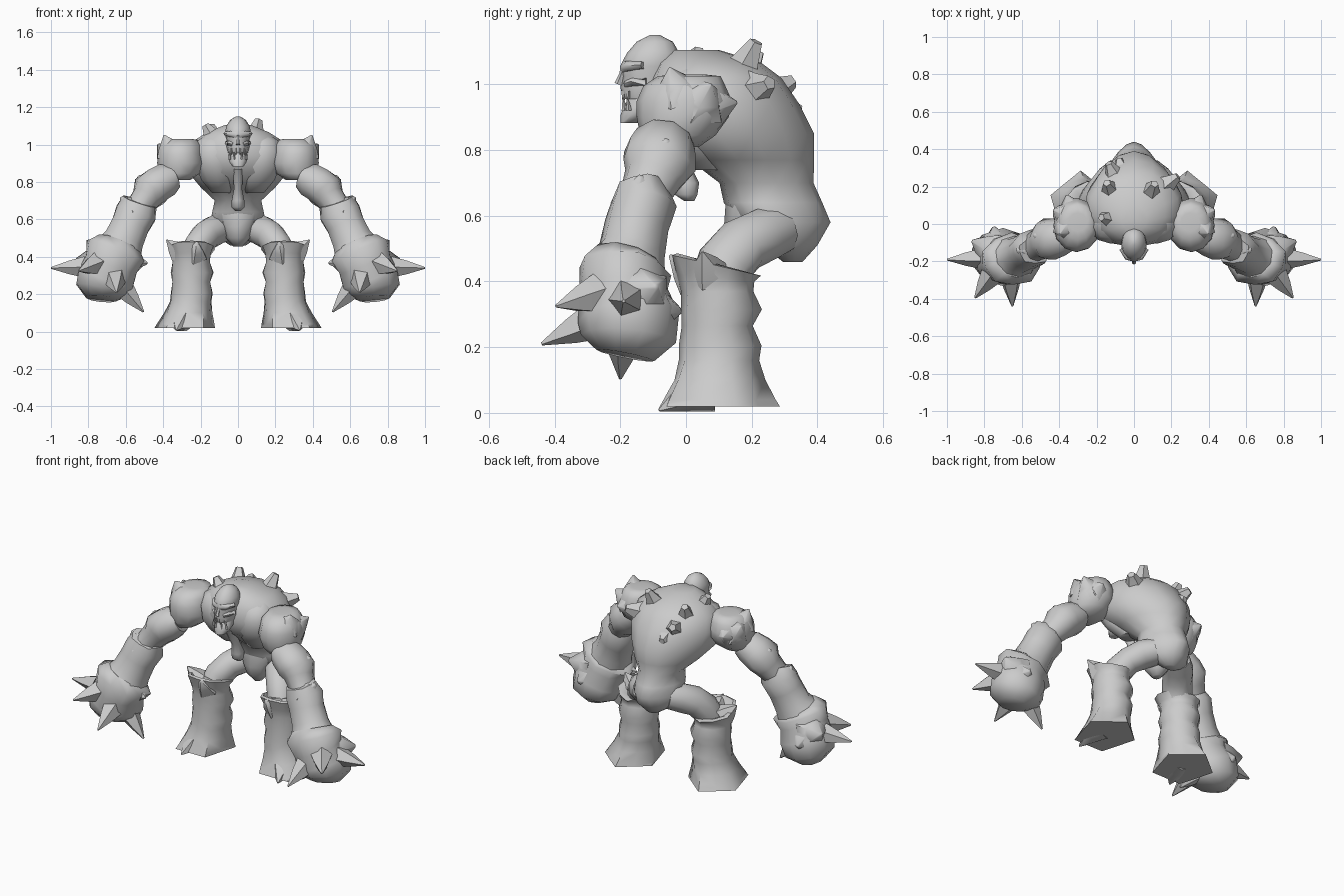
import bpy, math
from mathutils import Vector

stone = bpy.data.materials.new("stone_grey")
stone.diffuse_color = (0.6, 0.6, 0.6, 1)


def loft(name, rings, sides=10, mirror=False, axis=None):
    """Skin rings of (x, y, z, ru, rv, jag, taper, tilt) along their path."""
    pts = [Vector(r[:3]) for r in rings]
    verts, faces = [], []
    for k, r in enumerate(rings):
        jag, taper, tilt = (list(r[5:]) + [0, 0, 0])[:3]
        n = Vector(axis) if axis else pts[min(k + 1, len(pts) - 1)] - pts[max(k - 1, 0)]
        n.normalize()
        ref = Vector((0, 0, 1)) if abs(n.y) > 0.9 else Vector((0, 1, 0))
        v = (ref - n * n.dot(ref)).normalized()
        u = v.cross(n)
        for i in range(sides):
            a = 2 * math.pi * i / sides - math.pi / 2
            s = 1 + (jag if i % 2 else 0)
            c, d = math.cos(a) * s * (1 - taper * math.sin(a)), math.sin(a) * s
            verts.append(pts[k] + u * (r[3] * c) + v * (r[4] * d) + n * (tilt * d))
    for k in range(len(rings) - 1):
        for i in range(sides):
            j = (i + 1) % sides
            a, b = k * sides, (k + 1) * sides
            faces.append((a + i, a + j, b + j, b + i))
    faces.append(tuple(reversed(range(sides))))
    faces.append(tuple(range(len(verts) - sides, len(verts))))
    me = bpy.data.meshes.new(name)
    me.from_pydata(verts, [], faces)
    me.materials.append(stone)
    ob = bpy.data.objects.new(name, me)
    bpy.context.collection.objects.link(ob)
    if mirror:
        ob.modifiers.new("mirror", 'MIRROR')
    return ob


def spike(name, base, tip, r, end=0.08, sides=5, mirror=False):
    b, t = Vector(base), Vector(tip)
    m = b.lerp(t, 0.45)
    return loft(name, [(*b, r, r), (*m, r * 0.65, r * 0.65), (*t, r * end, r * end)], sides, mirror)


UP = (0, 0, 1)

# Torso: hunched back, narrow waist, pointed rump
loft("torso", [
    (0, 0.325, 0.46, 0.04, 0.03, 0, 0.2),
    (0, 0.315, 0.51, 0.115, 0.085, 0, 0.2),
    (0, 0.30, 0.58, 0.14, 0.14, 0, 0.4),
    (0, 0.265, 0.64, 0.135, 0.15, 0, 0.2),
    (0, 0.245, 0.70, 0.125, 0.143, 0, 0.1),
    (0, 0.20, 0.77, 0.195, 0.19, 0, 0.2),
    (0, 0.15, 0.85, 0.255, 0.24, 0, 0.3),
    (0, 0.11, 0.94, 0.265, 0.235, 0, 0.12),
    (0, 0.09, 1.02, 0.24, 0.20, 0, 0.05),
    (0, 0.07, 1.065, 0.17, 0.16),
    (0, 0.03, 1.105, 0.07, 0.07)], 14, axis=UP)
loft("chest", [
    (0.09, 0.06, 0.74, 0.05, 0.05), (0.11, 0.02, 0.81, 0.09, 0.075),
    (0.12, 0.0, 0.88, 0.11, 0.10), (0.125, 0.0, 0.96, 0.115, 0.105),
    (0.12, 0.01, 1.02, 0.10, 0.09), (0.10, 0.03, 1.06, 0.06, 0.05)], 10, True, UP)
loft("sternum_strip", [
    (0, 0.01, 0.645, 0.015, 0.015), (0, 0.0, 0.665, 0.035, 0.035),
    (0, 0.0, 0.70, 0.034, 0.04), (0, -0.02, 0.76, 0.022, 0.03),
    (0, -0.085, 0.87, 0.025, 0.03)], 8, axis=UP)
loft("loin", [
    (0, 0.20, 0.455, 0.025, 0.03), (0, 0.20, 0.50, 0.065, 0.07),
    (0, 0.20, 0.56, 0.085, 0.085), (0, 0.21, 0.63, 0.12, 0.09),
    (0, 0.21, 0.67, 0.11, 0.09)], 8, axis=UP)

# Back spikes, stubby with blunt tips
for i, (b, t, r) in enumerate([
        ((0.085, 0.165, 1.03), (0.11, 0.215, 1.13), 0.065),
        ((-0.12, 0.17, 1.01), (-0.145, 0.22, 1.10), 0.065),
        ((-0.13, 0.03, 1.03), (-0.175, 0.035, 1.105), 0.06),
        ((-0.10, 0.25, 0.97), (-0.135, 0.325, 1.01), 0.065),
        ((0.16, 0.20, 0.98), (0.235, 0.255, 1.005), 0.068),
        ((-0.07, 0.29, 0.93), (-0.08, 0.35, 0.92), 0.055)]):
    spike(f"back_spike_{i}", b, t, r, 0.33)

# Head
loft("neck", [(0, -0.12, 1.0, 0.05, 0.07), (0, -0.05, 1.0, 0.075, 0.09),
              (0, 0.03, 1.0, 0.10, 0.09)])
loft("skull", [
    (0, -0.115, 0.955, 0.052, 0.075), (0, -0.115, 0.99, 0.062, 0.085),
    (0, -0.11, 1.025, 0.060, 0.083), (0, -0.108, 1.055, 0.069, 0.093),
    (0, -0.10, 1.095, 0.064, 0.08), (0, -0.095, 1.13, 0.043, 0.055),
    (0, -0.095, 1.15, 0.012, 0.016)], 12, axis=UP)
loft("jaw", [
    (0, -0.175, 0.882, 0.03, 0.025), (0, -0.155, 0.905, 0.047, 0.045),
    (0, -0.135, 0.93, 0.054, 0.056), (0, -0.115, 0.965, 0.05, 0.055)], axis=UP)
loft("brow", [(0, -0.188, 1.05, 0.017, 0.014), (0.035, -0.176, 1.055, 0.018, 0.018),
              (0.064, -0.13, 1.058, 0.012, 0.016)], 6, True)
loft("cheek", [(0.025, -0.182, 1.0, 0.012, 0.012), (0.045, -0.16, 1.006, 0.014, 0.016),
               (0.060, -0.12, 1.008, 0.01, 0.012)], 6, True)
spike("nose", (0, -0.185, 1.055), (0, -0.206, 1.0), 0.014, 0.9)
for i in range(2):
    x, y = 0.012 + i * 0.022, -0.187 + i * 0.013
    spike(f"upper_tooth_{i}", (x, y, 0.98), (x, y - 0.004, 0.945), 0.010, 0.2, 4, True)
    spike(f"lower_tooth_{i}", (x + 0.01, y, 0.92), (x + 0.01, y - 0.004, 0.96), 0.009, 0.2, 4, True)

# Shoulders with pointed rims
loft("shoulder", [
    (0.325, -0.04, 0.81, 0.07, 0.08), (0.315, -0.025, 0.845, 0.11, 0.115),
    (0.305, -0.01, 0.90, 0.127, 0.14), (0.31, -0.005, 0.95, 0.12, 0.145),
    (0.305, -0.005, 0.995, 0.11, 0.125), (0.30, 0.01, 1.025, 0.085, 0.095),
    (0.30, 0.01, 1.03, 0.05, 0.05)], 12, True, UP)
for i, (b, t, r) in enumerate([
        ((0.36, -0.02, 0.96), (0.395, -0.05, 1.05), 0.085),
        ((0.36, 0.04, 0.94), (0.43, 0.075, 1.0), 0.09),
        ((0.33, 0.06, 0.93), (0.36, 0.155, 0.945), 0.09)]):
    spike(f"shoulder_horn_{i}", b, t, r, 0.05, 5, True)

# Arms: stout upper arm with flared elbow guard, then a heavy forearm
loft("upper_arm", [
    (0.345, -0.06, 0.83, 0.07, 0.085), (0.385, -0.07, 0.81, 0.095, 0.10),
    (0.43, -0.08, 0.785, 0.098, 0.11), (0.468, -0.085, 0.755, 0.098, 0.108, 0.08),
    (0.49, -0.10, 0.715, 0.082, 0.09), (0.54, -0.13, 0.65, 0.07, 0.075)], 10, True)
spike("elbow_thorn", (0.465, -0.07, 0.765), (0.535, -0.06, 0.83), 0.09, 0.1, 5, True)
loft("forearm", [
    (0.525, -0.14, 0.695, 0.09, 0.07, 0.1), (0.545, -0.13, 0.635, 0.112, 0.098, 0.04),
    (0.575, -0.15, 0.57, 0.106, 0.098), (0.61, -0.165, 0.49, 0.112, 0.102),
    (0.635, -0.18, 0.44, 0.13, 0.12)], 10, True)
spike("forearm_thorn", (0.56, -0.14, 0.64), (0.625, -0.14, 0.72), 0.09, 0.1, 5, True)

# Fists: flared cuff and heavy club
loft("fist", [
    (0.635, -0.18, 0.465, 0.125, 0.11), (0.65, -0.19, 0.43, 0.165, 0.135, 0.08),
    (0.675, -0.19, 0.365, 0.15, 0.135), (0.705, -0.175, 0.29, 0.16, 0.155),
    (0.725, -0.175, 0.225, 0.15, 0.145), (0.73, -0.185, 0.175, 0.085, 0.09)], 10, True)
for i, (b, t, r) in enumerate([
        ((0.82, -0.18, 0.345), (1.0, -0.19, 0.34), 0.06),
        ((0.76, -0.27, 0.36), (0.85, -0.395, 0.325), 0.065),
        ((0.66, -0.28, 0.285), (0.65, -0.44, 0.21), 0.065),
        ((0.61, -0.19, 0.23), (0.505, -0.20, 0.105), 0.06),
        ((0.60, -0.19, 0.38), (0.485, -0.21, 0.365), 0.08),
        ((0.76, -0.14, 0.36), (0.865, -0.09, 0.385), 0.11),
        ((0.73, -0.13, 0.32), (0.75, -0.015, 0.31), 0.11)]):
    spike(f"fist_spike_{i}", b, t, r, 0.08, 5, True)

# Legs: thigh, then a wavy shin with flared knee rim and splayed foot
loft("thigh", [
    (0.075, 0.28, 0.555, 0.075, 0.08), (0.125, 0.235, 0.54, 0.083, 0.088),
    (0.175, 0.17, 0.51, 0.08, 0.088), (0.215, 0.12, 0.455, 0.078, 0.09),
    (0.235, 0.09, 0.39, 0.075, 0.08)], 10, True)
loft("shin", [
    (0.285, 0.095, 0.02, 0.138, 0.155, 0.23), (0.28, 0.094, 0.04, 0.134, 0.148, 0.21),
    (0.266, 0.095, 0.10, 0.120, 0.130, 0.13), (0.253, 0.098, 0.16, 0.112, 0.12, 0.04),
    (0.247, 0.102, 0.205, 0.114, 0.124, 0.03),
    (0.25, 0.095, 0.265, 0.106, 0.108), (0.245, 0.105, 0.315, 0.115, 0.120, 0.05),
    (0.25, 0.095, 0.37, 0.105, 0.110), (0.25, 0.09, 0.41, 0.108, 0.118, 0, 0, -0.01),
    (0.248, 0.088, 0.45, 0.122, 0.130, 0.08, 0, -0.03),
    (0.247, 0.085, 0.456, 0.105, 0.112, 0.08, 0, -0.03),
    (0.247, 0.09, 0.42, 0.07, 0.08)], 10, True, UP)
for i, (b, t, r) in enumerate([
        ((0.31, 0.07, 0.42), (0.382, 0.05, 0.49), 0.065),
        ((0.23, 0.03, 0.41), (0.22, -0.05, 0.48), 0.07),
        ((0.29, 0.05, 0.08), (0.33, -0.082, 0.008), 0.09)]):
    ob = spike(f"leg_point_{i}", b, t, r, 0.05, 5, True)
    for v in ob.data.vertices:
        v.co.z = max(v.co.z, 0.004)

# Smooth shading with crisp edges
for ob in bpy.context.scene.objects:
    ob.select_set(True)
    bpy.context.view_layer.objects.active = ob
bpy.ops.object.shade_smooth_by_angle(angle=math.radians(60))
